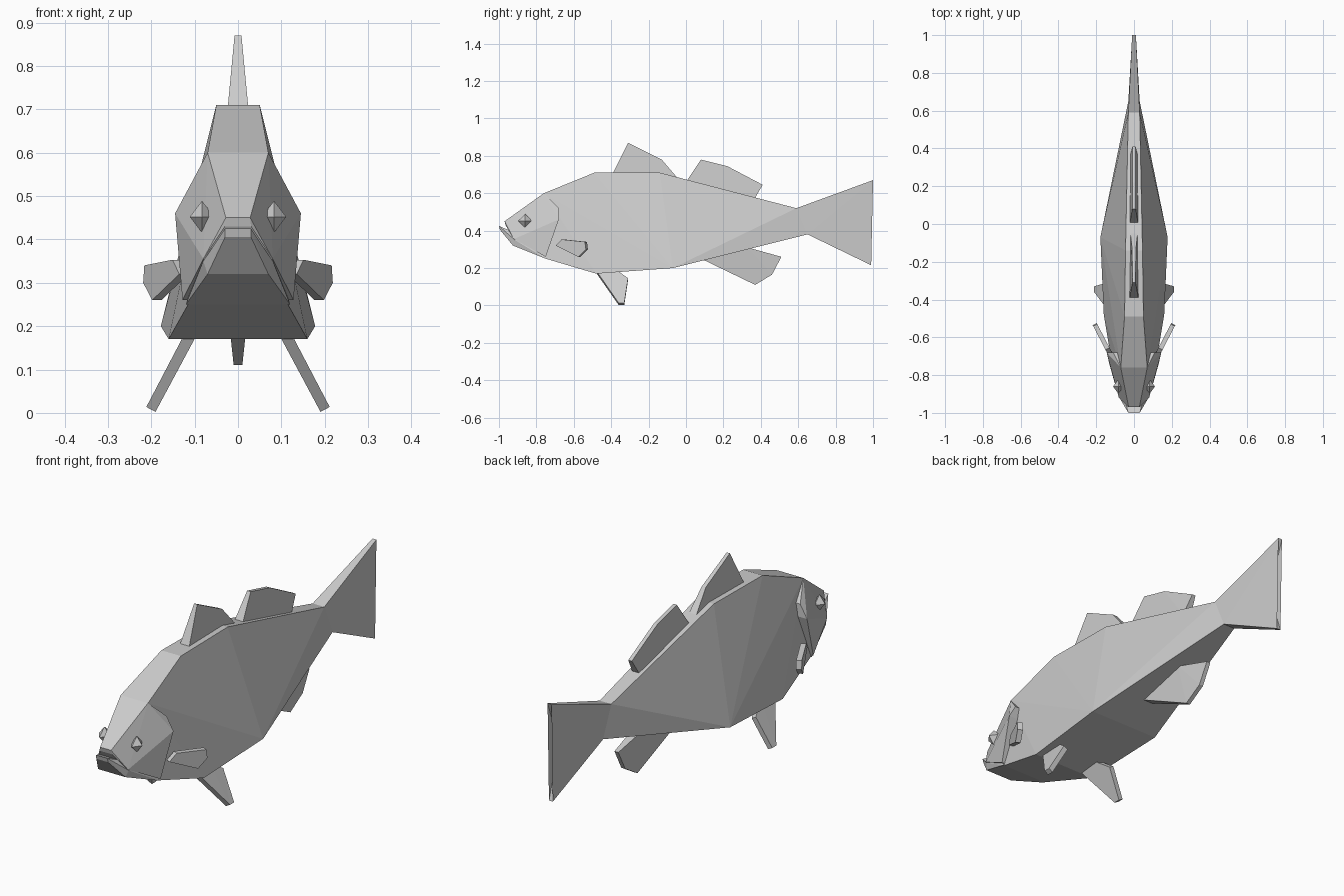
import bpy
import bmesh
from mathutils import Vector

cube = bpy.data.objects.get("Cube")
if cube:
    bpy.data.objects.remove(cube, do_unlink=True)

grey = bpy.data.materials.new("plain grey")
grey.use_nodes = True
grey.diffuse_color = (0.6, 0.6, 0.6, 1)
grey.node_tree.nodes["Principled BSDF"].inputs["Base Color"].default_value = (0.6, 0.6, 0.6, 1)


def finish(name, bm):
    bmesh.ops.recalc_face_normals(bm, faces=bm.faces)
    mesh = bpy.data.meshes.new(name)
    bm.to_mesh(mesh)
    bm.free()
    mesh.materials.append(grey)
    obj = bpy.data.objects.new(name, mesh)
    bpy.context.collection.objects.link(obj)
    return obj


def faceted_block(name, half):
    """Faceted solid around points mirrored across the middle."""
    bm = bmesh.new()
    for x, y, z in half:
        for side in (-1, 1):
            bm.verts.new((side * x, y, z))
    result = bmesh.ops.convex_hull(bm, input=bm.verts)
    loose = [v for v in bm.verts if not v.link_faces]
    bmesh.ops.delete(bm, geom=loose, context='VERTS')
    bmesh.ops.dissolve_limit(bm, angle_limit=0.01, verts=bm.verts, edges=bm.edges)
    return finish(name, bm)


def fin(name, outline, place=lambda y, z: Vector((0, y, z)), normal=(1, 0, 0)):
    """Plate from (y, z, half thickness) points, laid on a sloped plane."""
    bm = bmesh.new()
    n = Vector(normal).normalized()
    a = [bm.verts.new(place(y, z) + n * t) for y, z, t in outline]
    b = [bm.verts.new(place(y, z) - n * t) for y, z, t in outline]
    bm.faces.new(a)
    bm.faces.new(b[::-1])
    for i in range(len(a)):
        j = (i + 1) % len(a)
        bm.faces.new((a[j], a[i], b[i], b[j]))
    bmesh.ops.triangulate(bm, faces=[f for f in bm.faces if len(f.verts) > 4])
    return finish(name, bm)


# Body: narrow back, wide flat belly
faceted_block("body", [
    (0.07, -0.76, 0.60), (0.05, -0.49, 0.71), (0.045, -0.14, 0.71), (0.03, 0.59, 0.52),
    (0.115, -0.75, 0.25), (0.16, -0.48, 0.17), (0.178, -0.07, 0.20), (0.03, 0.65, 0.38),
])

# Head with gill covers, and lower jaw
faceted_block("head", [
    (0.028, -0.97, 0.45), (0.03, -0.965, 0.43), (0.07, -0.76, 0.60), (0.11, -0.68, 0.52),
    (0.145, -0.68, 0.46), (0.128, -0.75, 0.26), (0.08, -0.92, 0.355),
])
faceted_block("lower_jaw", [
    (0.03, -1.0, 0.425), (0.03, -0.995, 0.405), (0.08, -0.915, 0.35),
    (0.07, -0.925, 0.32), (0.12, -0.75, 0.25), (0.10, -0.75, 0.32),
])

# Fins on the middle line
fin("tail_fin", [(0.59, 0.52, 0.03), (1.0, 0.67, 0.01), (0.91, 0.44, 0.013),
                 (0.99, 0.215, 0.01), (0.65, 0.38, 0.03)])
fin("front_back_fin", [(-0.40, 0.69, 0.025), (-0.31, 0.87, 0.008), (-0.13, 0.78, 0.01),
                       (-0.04, 0.675, 0.02)])
fin("rear_back_fin", [(0.0, 0.66, 0.022), (0.08, 0.78, 0.009), (0.22, 0.745, 0.009),
                      (0.41, 0.645, 0.009), (0.36, 0.56, 0.02)])
fin("belly_fin", [(0.08, 0.25, 0.025), (0.37, 0.11, 0.01), (0.46, 0.165, 0.01),
                  (0.51, 0.26, 0.01), (0.33, 0.31, 0.025)])

# Paired fins and eyes
for side, label in ((1, "left"), (-1, "right")):
    fin(label + "_pelvic_fin",
        [(-0.48, 0.18, 0.013), (-0.36, 0.008, 0.012), (-0.33, 0.008, 0.012),
         (-0.31, 0.14, 0.012), (-0.38, 0.19, 0.013)],
        lambda y, z: Vector((side * (0.115 + (0.17 - z) * 0.53), y, z)),
        (side * 0.88, 0, 0.47))
    fin(label + "_side_fin",
        [(-0.69, 0.32, 0.012), (-0.66, 0.353, 0.012), (-0.535, 0.34, 0.012),
         (-0.53, 0.30, 0.012), (-0.57, 0.26, 0.012)],
        lambda y, z: Vector((side * (0.13 + (y + 0.68) * 0.52), y, z)),
        (side * 0.88, -0.46, 0))
    bm = bmesh.new()
    c = Vector((side * 0.083, -0.86, 0.452))
    for axis, r in enumerate((0.028, 0.038, 0.037)):
        for s in (-1, 1):
            p = c.copy()
            p[axis] += s * r
            bm.verts.new(p)
    bmesh.ops.convex_hull(bm, input=bm.verts)
    finish(label + "_eye", bm)
